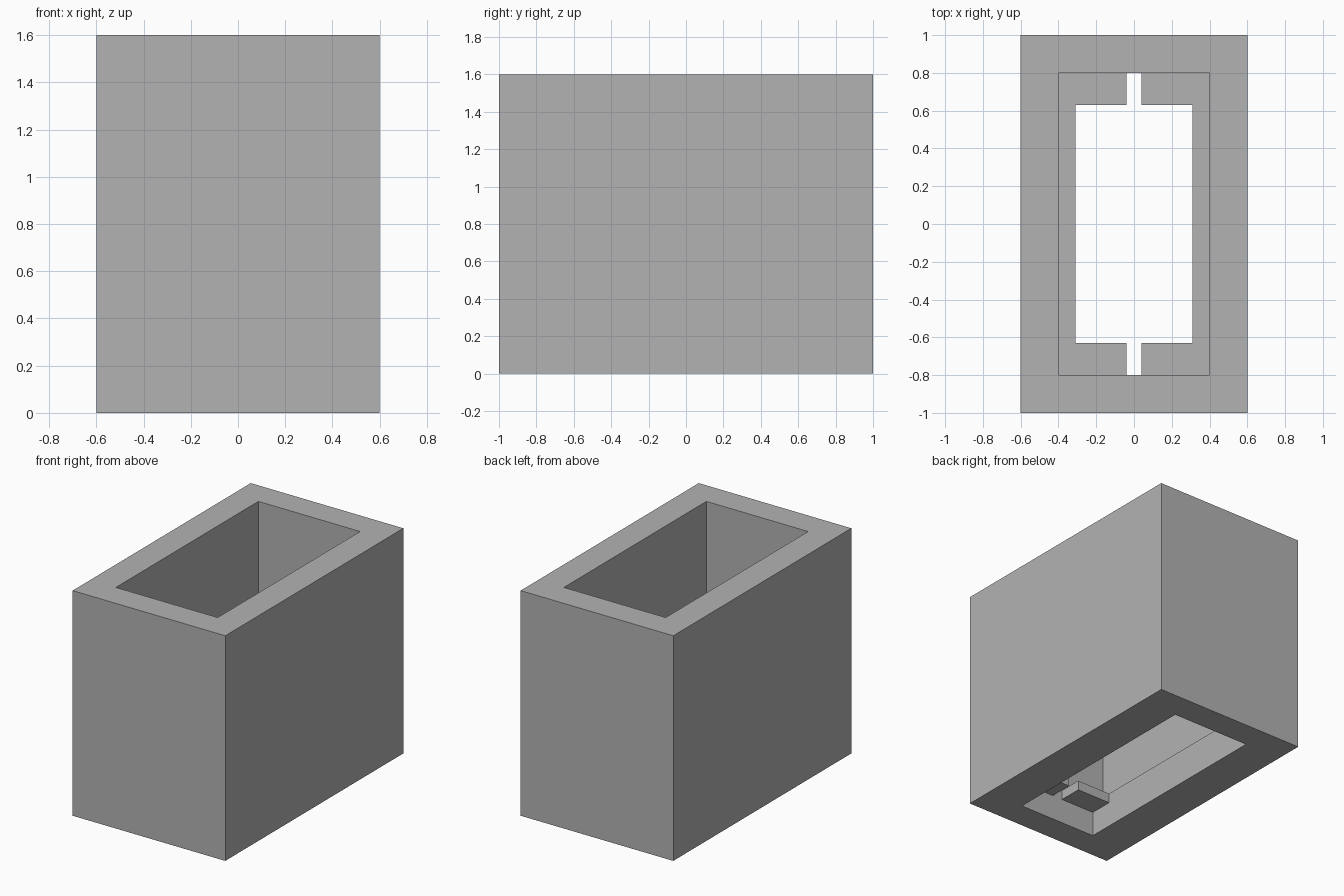
import bpy
import bmesh
from mathutils import Vector

default = bpy.data.objects.get("Cube")
if default:
    bpy.data.objects.remove(default, do_unlink=True)

# Main dimensions
WIDTH, LENGTH, HEIGHT = 1.2, 2.0, 1.6
CAVITY_X, SLOT_X, END_Y = 0.4, 0.31, 0.8
LEDGE_Z = 0.25
TAB_X, TAB_Y, TAB_Z = 0.04, 0.63, 0.18

grey = bpy.data.materials.new("plain_grey")
grey.use_nodes = True
colour = (0.45, 0.45, 0.45, 1)
grey.diffuse_color = colour
grey.node_tree.nodes["Principled BSDF"].inputs["Base Color"].default_value = colour


def add_object(name, bm):
    bmesh.ops.recalc_face_normals(bm, faces=bm.faces)
    mesh = bpy.data.meshes.new(name)
    bm.to_mesh(mesh)
    bm.free()
    mesh.materials.append(grey)
    obj = bpy.data.objects.new(name, mesh)
    bpy.context.collection.objects.link(obj)
    return obj


def box(name, low, high):
    low, high = Vector(low), Vector(high)
    bm = bmesh.new()
    bmesh.ops.create_cube(bm, size=1)
    bmesh.ops.scale(bm, vec=high - low, verts=bm.verts)
    bmesh.ops.translate(bm, vec=(low + high) / 2, verts=bm.verts)
    return add_object(name, bm)


def extrude_along_y(name, profile, half_length):
    bm = bmesh.new()
    face = bm.faces.new([bm.verts.new((x, -half_length, z)) for x, z in profile])
    result = bmesh.ops.extrude_face_region(bm, geom=[face], use_keep_orig=True)
    moved = [v for v in result["geom"] if isinstance(v, bmesh.types.BMVert)]
    bmesh.ops.translate(bm, vec=(0, 2 * half_length, 0), verts=moved)
    return add_object(name, bm)


# Outer block
body = box("body", (-WIDTH / 2, -LENGTH / 2, 0), (WIDTH / 2, LENGTH / 2, HEIGHT))

# Wide cavity above a narrower slot, leaving a ledge on each long side
half = [(SLOT_X, -0.1), (SLOT_X, LEDGE_Z), (CAVITY_X, LEDGE_Z), (CAVITY_X, HEIGHT + 0.1)]
profile = half + [(-x, z) for x, z in reversed(half)]
cutter = extrude_along_y("cavity_cutter", profile, END_Y)
cutter.hide_render = True

cut = body.modifiers.new("cavity", "BOOLEAN")
cut.operation = "DIFFERENCE"
cut.solver = "EXACT"
cut.object = cutter
bpy.context.view_layer.objects.active = body
bpy.ops.object.modifier_apply(modifier=cut.name)
bpy.data.objects.remove(cutter, do_unlink=True)

# Corner tabs level with the ledges, with a gap between each pair
for side, sx in (("left", 1), ("right", -1)):
    for end, sy in (("front", -1), ("back", 1)):
        xs = sorted((sx * TAB_X, sx * SLOT_X))
        ys = sorted((sy * TAB_Y, sy * END_Y))
        box(f"{end}_{side}_tab", (xs[0], ys[0], TAB_Z), (xs[1], ys[1], LEDGE_Z))
